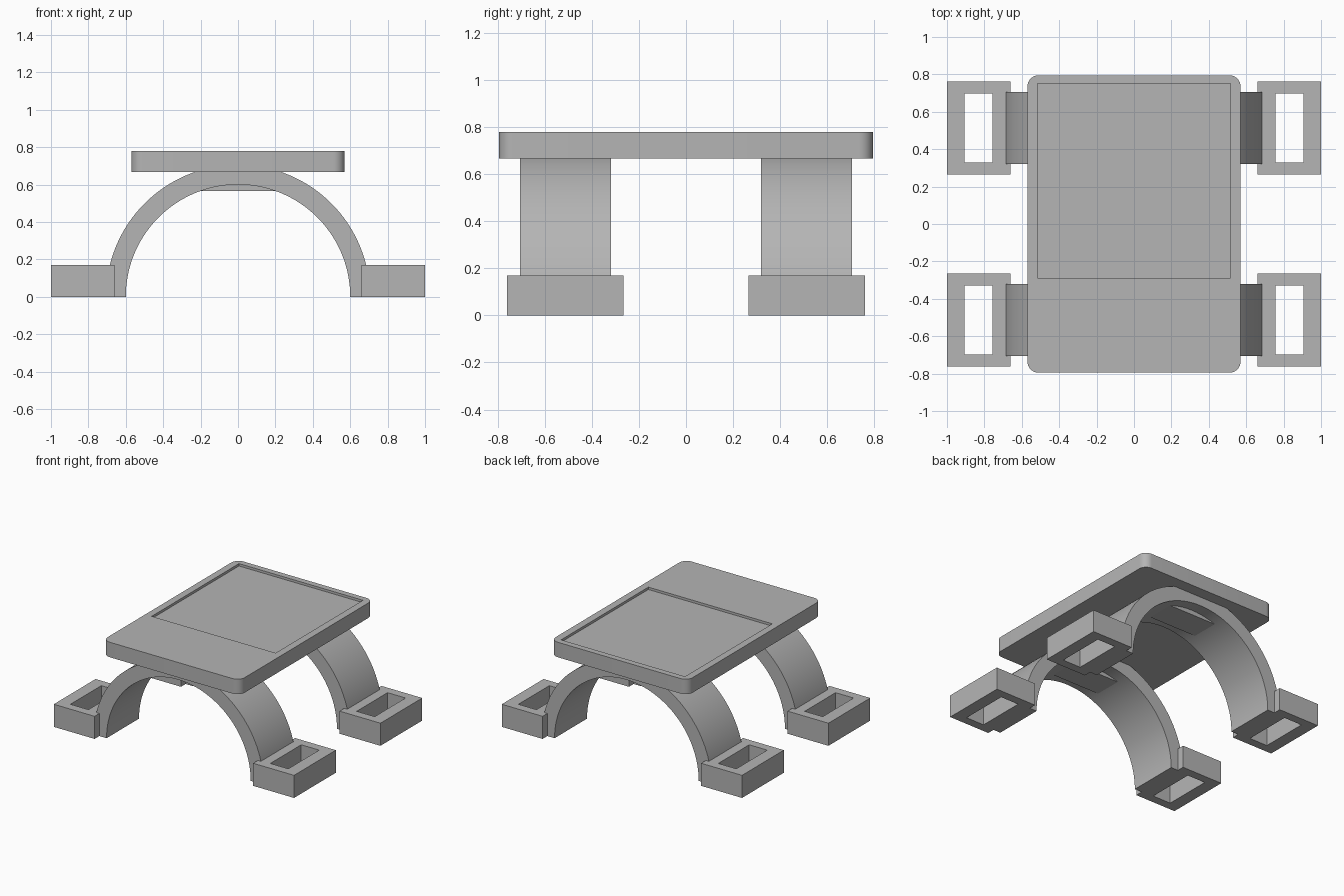
import bpy
import bmesh
import math

if "Cube" in bpy.data.objects:
    bpy.data.objects.remove(bpy.data.objects["Cube"], do_unlink=True)

grey = bpy.data.materials.new("plain_grey")
grey.use_nodes = True
grey.diffuse_color = (0.46, 0.46, 0.46, 1)
grey.node_tree.nodes["Principled BSDF"].inputs["Base Color"].default_value = (0.46, 0.46, 0.46, 1)


def add_object(name, bm):
    bmesh.ops.recalc_face_normals(bm, faces=bm.faces)
    mesh = bpy.data.meshes.new(name)
    bm.to_mesh(mesh)
    bm.free()
    mesh.materials.append(grey)
    obj = bpy.data.objects.new(name, mesh)
    bpy.context.collection.objects.link(obj)
    return obj


def box(name, x, y, z, corner=0):
    """Box from (min, max) ranges, with optional rounded upright edges."""
    bm = bmesh.new()
    bmesh.ops.create_cube(bm, size=1)
    for v in bm.verts:
        for axis, (low, high) in enumerate((x, y, z)):
            v.co[axis] = low if v.co[axis] < 0 else high
    if corner:
        upright = [e for e in bm.edges if abs(e.verts[0].co.z - e.verts[1].co.z) > 0.01]
        bmesh.ops.bevel(bm, geom=upright, offset=corner, segments=8,
                        profile=0.5, affect='EDGES')
    return add_object(name, bm)


def extrude_profile(name, points, y):
    """Solid from an x-z outline drawn through the y range."""
    bm = bmesh.new()
    face = bm.faces.new([bm.verts.new((px, y[0], pz)) for px, pz in points])
    grown = bmesh.ops.extrude_face_region(bm, geom=[face])["geom"]
    for v in grown:
        if isinstance(v, bmesh.types.BMVert):
            v.co.y = y[1]
    return add_object(name, bm)


def arc(radius, start, end, steps):
    angles = [start + (end - start) * i / steps for i in range(steps + 1)]
    return [(radius * math.cos(a), radius * math.sin(a)) for a in angles]


def cut(target, cutter):
    mod = target.modifiers.new("cut", 'BOOLEAN')
    mod.operation = 'DIFFERENCE'
    mod.solver = 'EXACT'
    mod.object = cutter
    cutter.hide_render = True
    cutter.hide_viewport = True
    cutter.display_type = 'WIRE'


def smooth(obj):
    bpy.ops.object.select_all(action='DESELECT')
    obj.select_set(True)
    bpy.context.view_layer.objects.active = obj
    bpy.ops.object.shade_smooth_by_angle(angle=math.radians(30))


def frame(name, x, y, z, hole_x, hole_y):
    """Rectangular block with a rectangular slot right through it."""
    bm = bmesh.new()
    rings = []
    for xs, ys in ((x, y), (hole_x, hole_y)):
        corners = [(xs[0], ys[0]), (xs[1], ys[0]), (xs[1], ys[1]), (xs[0], ys[1])]
        rings.append([[bm.verts.new((px, py, h)) for px, py in corners] for h in z])
    (out_low, out_high), (in_low, in_high) = rings
    for i in range(4):
        j = (i + 1) % 4
        for a, b in ((out_low, out_high), (out_high, in_high),
                     (in_high, in_low), (in_low, out_low)):
            bm.faces.new((a[i], a[j], b[j], b[i]))
    return add_object(name, bm)


# Top plate with rounded corners and a shallow rectangular recess
plate = box("top_plate", (-0.57, 0.57), (-0.795, 0.795), (0.667, 0.78), 0.06)
smooth(plate)
recess = box("recess_cutter", (-0.517, 0.515), (-0.288, 0.75), (0.762, 0.9))
cut(plate, recess)

# Two arches, each with a flat pad under its crown and a slotted foot at each end
for end, sign in (("front", -1), ("back", 1)):
    def span(near, far):
        return tuple(sorted((sign * near, sign * far)))

    outline = arc(0.706, 0, math.pi, 64) + arc(0.6, math.pi, 0, 64)
    smooth(extrude_profile(end + "_arch", outline, span(0.32, 0.706)))

    half = math.acos(0.2 / 0.6)
    pad = arc(0.61, half, math.pi - half, 16)
    pad = [(-0.2, 0.566), (0.2, 0.566)] + pad
    extrude_profile(end + "_crown_pad", pad, span(0.41, 0.62))

    for side, s in (("left", 1), ("right", -1)):
        frame(f"{end}_{side}_foot", sorted((s * 0.66, s * 1.0)), span(0.265, 0.762),
              (0, 0.17), sorted((s * 0.757, s * 0.907)), span(0.33, 0.697))
